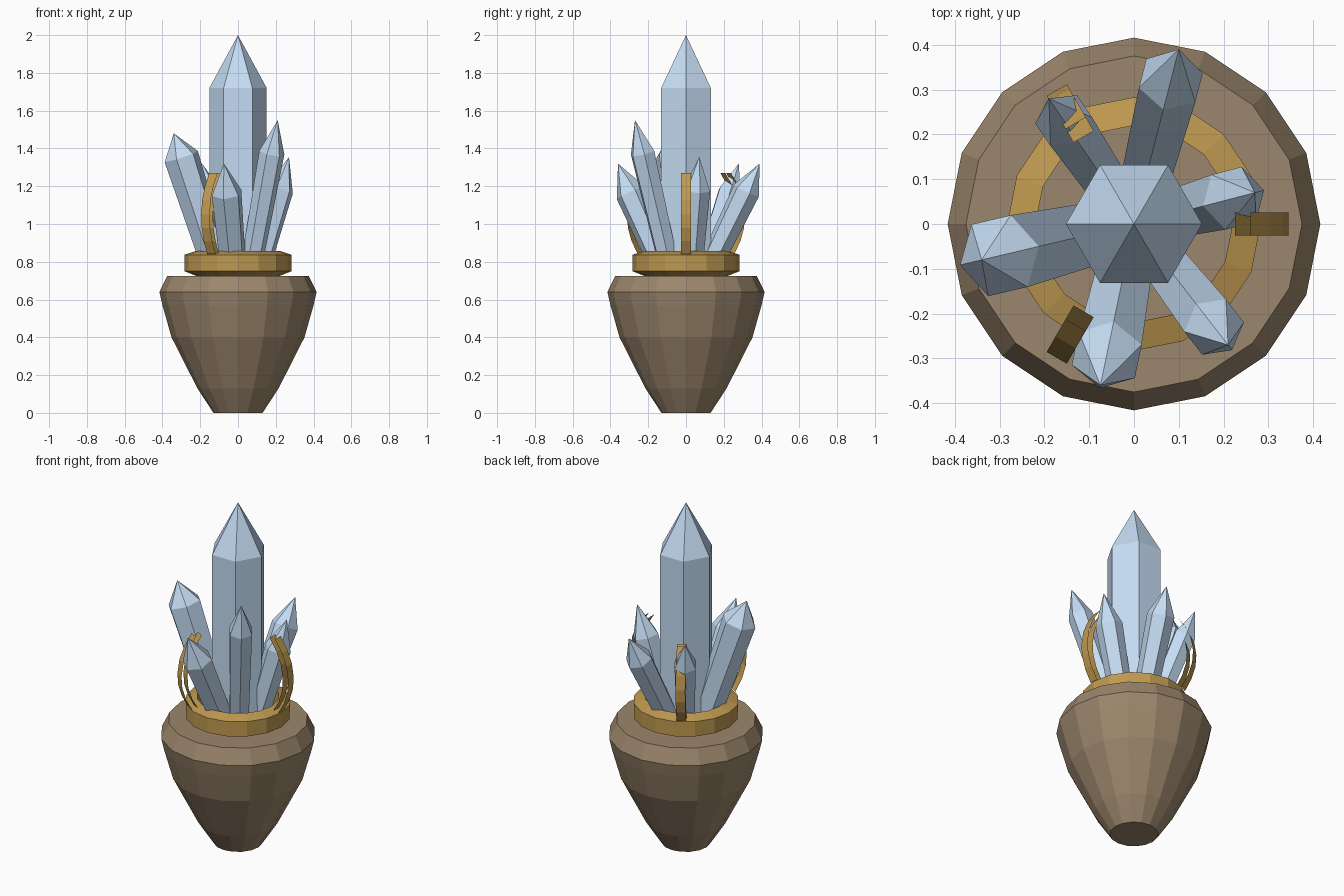
import bpy, bmesh
from math import sin, cos, tau, radians
from mathutils import Vector, Matrix

cube = bpy.data.objects.get("Cube")
if cube:
    bpy.data.objects.remove(cube)


def material(name, rgb):
    mat = bpy.data.materials.new(name)
    mat.use_nodes = True
    mat.diffuse_color = (*rgb, 1)
    mat.node_tree.nodes["Principled BSDF"].inputs["Base Color"].default_value = (*rgb, 1)
    return mat


CLAY = material("clay", (0.33, 0.24, 0.15))
GOLD = material("gold", (0.52, 0.32, 0.08))
ICE = material("pale_crystal", (0.56, 0.72, 0.9))


def finish(name, bm, mat, recalc=True):
    if recalc:
        bmesh.ops.recalc_face_normals(bm, faces=bm.faces)
    mesh = bpy.data.meshes.new(name)
    bm.to_mesh(mesh)
    bm.free()
    mesh.materials.append(mat)
    obj = bpy.data.objects.new(name, mesh)
    bpy.context.collection.objects.link(obj)
    return obj


def rings(bm, profile, sides):
    """Stack rings of (radius, z) and bridge neighbours with quads."""
    loops = [[bm.verts.new((r * cos(tau * i / sides), r * sin(tau * i / sides), z))
              for i in range(sides)] for r, z in profile]
    for low, high in zip(loops, loops[1:]):
        for i in range(sides):
            j = (i + 1) % sides
            bm.faces.new((low[i], low[j], high[j], high[i]))
    return loops


# Faceted pot with closed top and bottom
bm = bmesh.new()
loops = rings(bm, [(0.13, 0), (0.215, 0.13), (0.352, 0.4), (0.4, 0.57),
                   (0.416, 0.64), (0.375, 0.725)], 16)
bm.faces.new(loops[0])
bm.faces.new(loops[-1])
finish("pot", bm, CLAY)

# Collar ring with sloped top and underside
bm = bmesh.new()
collar = [(0.22, 0.725), (0.283, 0.75), (0.283, 0.837), (0.22, 0.858)]
rings(bm, collar + collar[:1], 16)
bmesh.ops.remove_doubles(bm, verts=bm.verts, dist=0.0001)
finish("collar", bm, GOLD)


def crystal(name, base, tip, radius, point, taper):
    """Six-sided prism from base to tip, with one corner facing outward."""
    base, tip = Vector(base), Vector(tip)
    axis = tip - base
    length = axis.length
    bm = bmesh.new()
    low, high = rings(bm, [(radius * taper, 0), (radius, length - point)], 6)
    bm.faces.new(low)
    apex = bm.verts.new((0, 0, length))
    for i in range(6):
        bm.faces.new((high[i], high[(i + 1) % 6], apex))
    z = axis.normalized()
    side = z.cross(Vector((tip.x, tip.y, 0))).normalized() if tip.xy.length else Vector((0, 1, 0))
    turn = Matrix((side.cross(z), side, z)).transposed().to_4x4()
    bm.transform(Matrix.Translation(base) @ turn)
    finish(name, bm, ICE)


# Tall central crystal and the leaning cluster around it
crystal("main_crystal", (0, 0, 0.7), (0, 0, 2), 0.152, 0.28, 1)
CLUSTER = {
    "back": ((0.1, 0.39, 1.32), 0.075, 0.16),
    "left": ((0.27, 0.07, 1.355), 0.073, 0.18),
    "front_left": ((0.21, -0.27, 1.55), 0.068, 0.18),
    "front": ((-0.075, -0.36, 1.32), 0.083, 0.17),
    "right": ((-0.34, -0.08, 1.48), 0.095, 0.13),
    "back_right": ((-0.19, 0.28, 1.32), 0.065, 0.16),
}
for place, (tip, radius, point) in CLUSTER.items():
    out = Vector((tip[0], tip[1], 0)).normalized() * 0.095
    crystal(place + "_crystal", (out.x, out.y, 0.71), tip, radius, point, 0.82)

# Curved claws, each a pair of thin bands rising from the collar
BAND = [(0.28, 0.84), (0.318, 0.91), (0.34, 0.98), (0.345, 1.05),
        (0.333, 1.13), (0.305, 1.2), (0.26, 1.27)]
for n in range(3):
    bm = bmesh.new()
    for inset in (0, 0.035):
        rows = [[bm.verts.new((r - inset, y, z)) for y in (-0.026, 0.026)] for r, z in BAND]
        for (a, b), (c, d) in zip(rows, rows[1:]):
            bm.faces.new((a, b, d, c) if inset == 0 else (a, c, d, b))
    bm.transform(Matrix.Rotation(radians(120 * n), 4, 'Z'))
    finish(f"claw_{n + 1}", bm, GOLD, recalc=False)
